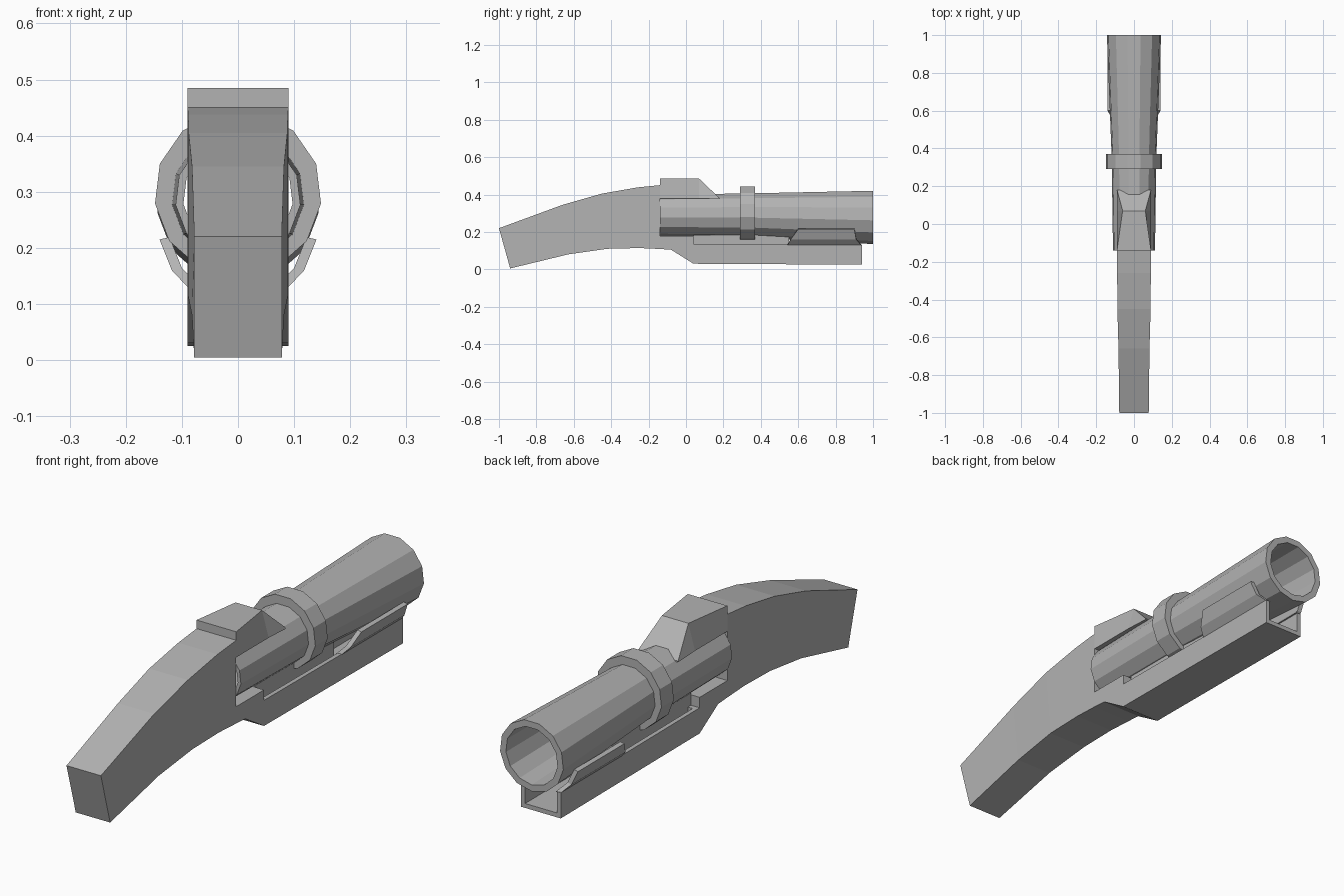
import bpy, bmesh, math

if "Cube" in bpy.data.objects:
    bpy.data.objects.remove(bpy.data.objects["Cube"])

grey = bpy.data.materials.new("plain grey")
grey.diffuse_color = (0.45, 0.45, 0.45, 1)
grey.use_nodes = True
grey.node_tree.nodes["Principled BSDF"].inputs["Base Color"].default_value = grey.diffuse_color


def make(name, rings, caps=True, closed=False):
    """Bridge equal rings of points into one flat-shaded mesh."""
    bm = bmesh.new()
    vs = [[bm.verts.new(p) for p in r] for r in rings]
    n = len(vs[0])
    count = len(vs) if closed else len(vs) - 1
    for i in range(count):
        a, b = vs[i], vs[(i + 1) % len(vs)]
        for j in range(n):
            k = (j + 1) % n
            bm.faces.new((a[j], a[k], b[k], b[j]))
    if caps and not closed:
        bm.faces.new(vs[0][::-1])
        bm.faces.new(vs[-1])
    bmesh.ops.recalc_face_normals(bm, faces=bm.faces)
    me = bpy.data.meshes.new(name)
    bm.to_mesh(me)
    bm.free()
    me.materials.append(grey)
    ob = bpy.data.objects.new(name, me)
    bpy.context.collection.objects.link(ob)
    return ob


def prism(name, outline, x0, x1):
    """Side outline of (y, z) points extruded across x."""
    return make(name, [[(x, y, z) for y, z in outline] for x in (x0, x1)])


def tube(name, stations):
    """Thirteen-sided closed tube wall from (y, radius, centre z) stations."""
    step = math.tau / 13
    return make(name, [[(r * math.cos(i * step - math.pi / 2), y,
                         c + r * math.sin(i * step - math.pi / 2))
                        for i in range(13)] for y, r, c in stations], closed=True)


# Curved stock, widening towards the barrel
stock = [(-1, .22, -.94, .005, .078), (-.66, .345, -.63, .08, .082),
         (-.45, .405, -.42, .11, .088), (-.26, .438, -.25, .114, .089),
         (-.14, .45, -.14, .109, .09)]
make("stock", [[(-w, yb, zb), (w, yb, zb), (w, yt, zt), (-w, yt, zt)]
               for yt, zt, yb, zb, w in stock])

# Neck joining the stock to the fore-end
prism("neck", [(-.14, .109), (-.08, .105), (.04, .03), (.06, .03),
               (.06, .135), (.04, .135), (.04, .178), (-.14, .178)], -.09, .09)

# Open channel of the fore-end
prism("channel_floor", [(.06, .03), (.94, .025), (.94, .043), (.06, .043)], -.09, .09)
for s, side in ((-1, "left"), (1, "right")):
    prism(side + "_channel_wall", [(.06, .03), (.94, .025), (.94, .13), (.06, .135)],
          s * .09, s * .072)
prism("barrel_support", [(.04, .1), (.55, .1), (.55, .185), (.04, .185)], -.05, .05)

# Side flanges cradling the barrel
arc = [(.085, .125, .54, .94), (.118, .16, .56, .91), (.14, .215, .60, .90)]
for s, side in ((-1, "left"), (1, "right")):
    make(side + "_flange", [[(s * x, y0, z), (s * x, y1, z),
                             (s * (x - .018), y1, z + .004), (s * (x - .018), y0, z + .004)]
                            for x, z, y0, y1 in arc])

# Tapered hollow barrel and its band
tube("barrel", [(-.14, .112, .29), (.35, .119, .291), (1, .1446, .2796),
                (1, .118, .2796), (.35, .104, .291), (-.14, .098, .29)])
tube("barrel_band", [(.29, .149, .297), (.37, .149, .297),
                     (.37, .112, .293), (.29, .112, .293)])

# Wedge block above the breech
make("breech_block", [
    [(-.09, -.14, .38), (.09, -.14, .38), (.09, -.14, .485), (-.09, -.14, .485)],
    [(-.09, .07, .38), (.09, .07, .38), (.06, .07, .485), (-.06, .07, .485)],
    [(-.09, .18, .375), (.09, .18, .375), (.09, .18, .38), (-.09, .18, .38)]])
